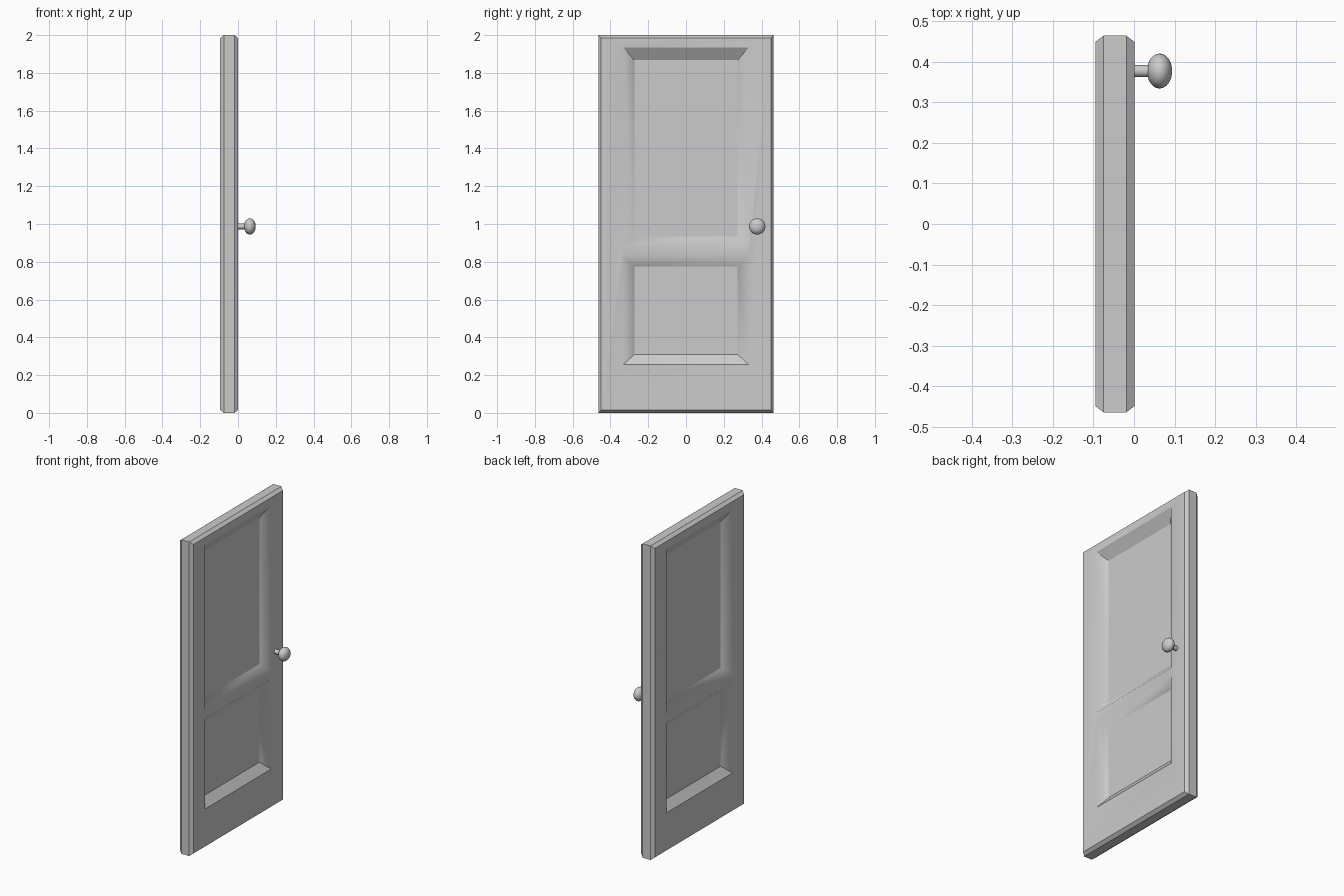
import bpy, bmesh, math

if "Cube" in bpy.data.objects:
    bpy.data.objects.remove(bpy.data.objects["Cube"])

HALF_T, HALF_W, H = 0.048, 0.464, 2.0   # slab half thickness, half width, height
CX = -0.047                             # slab centre in x

bm = bmesh.new()


def ring(x, w, z0, z1):
    """Corner loop: bottom-left, bottom-right, top-right, top-left."""
    return [bm.verts.new((x, y, z)) for y, z in ((-w, z0), (w, z0), (w, z1), (-w, z1))]


def bridge(a, b):
    for i in range(4):
        j = (i + 1) % 4
        bm.faces.new((a[i], a[j], b[j], b[i]))


def sharpen(*pairs):
    for a, b in pairs:
        e = bm.edges.get((a, b))
        if e:
            e.smooth = False


def loop_pairs(r):
    return [(r[i], r[(i + 1) % 4]) for i in range(4)]


# Door rim and chamfer (one half, mirrored through the thickness)
mid = ring(0, HALF_W, 0, H)
rim = ring(HALF_T - 0.02, HALF_W, 0, H)
face = ring(HALF_T, HALF_W - 0.015, 0.016, H - 0.016)
bridge(mid, rim)
bridge(rim, face)

# Two sunken panels with sloped sides
low = ring(HALF_T, 0.333, 0.255, 0.83)
low_floor = ring(HALF_T - 0.042, 0.273, 0.31, 0.775)
up = ring(HALF_T, 0.333, 0.88, 1.935)
up_floor = ring(HALF_T - 0.042, 0.273, 0.935, 1.867)
for a, b in ((low, low_floor), (up, up_floor)):
    bridge(a, b)
    bm.faces.new(b)

# Stiles and rails
bm.faces.new((face[0], face[1], low[1], low[0]))
bm.faces.new((up[3], up[2], face[2], face[3]))
bm.faces.new((low[3], low[2], up[1], up[0]))
bm.faces.new((face[3], face[0], low[0], low[3], up[0], up[3]))
bm.faces.new((face[1], face[2], up[2], up[1], low[2], low[1]))

# Crisp edges; the middle rail and panel sides stay soft
for r in (rim, face, low_floor, up_floor):
    sharpen(*loop_pairs(r))
sharpen((low[0], low[1]), (up[2], up[3]),
        (low[0], low_floor[0]), (low[1], low_floor[1]),
        (up[2], up_floor[2]), (up[3], up_floor[3]))
sharpen(*zip(mid, rim), *zip(rim, face))
for f in bm.faces:
    f.smooth = True

me = bpy.data.meshes.new("door_slab")
bm.to_mesh(me)
bm.free()
door = bpy.data.objects.new("door_slab", me)
bpy.context.collection.objects.link(door)
door.location.x = CX
door.modifiers.new("Mirror", 'MIRROR')
door.modifiers.new("Normals", 'WEIGHTED_NORMAL').keep_sharp = True

# Knob stem and flattened round knob, on one side only
KY, KZ = 0.377, 0.987
bpy.ops.mesh.primitive_cylinder_add(vertices=24, radius=0.015, depth=0.06,
                                    location=(0.02, KY, KZ), rotation=(0, math.pi / 2, 0))
bpy.context.object.name = "knob_stem"
bpy.ops.object.shade_smooth_by_angle()

bpy.ops.mesh.primitive_uv_sphere_add(segments=32, ring_count=16, radius=0.043,
                                     location=(0.063, KY, KZ), rotation=(0, math.pi / 2, 0))
bpy.context.object.name = "knob"
bpy.context.object.scale.z = 0.031 / 0.043
bpy.ops.object.shade_smooth()
